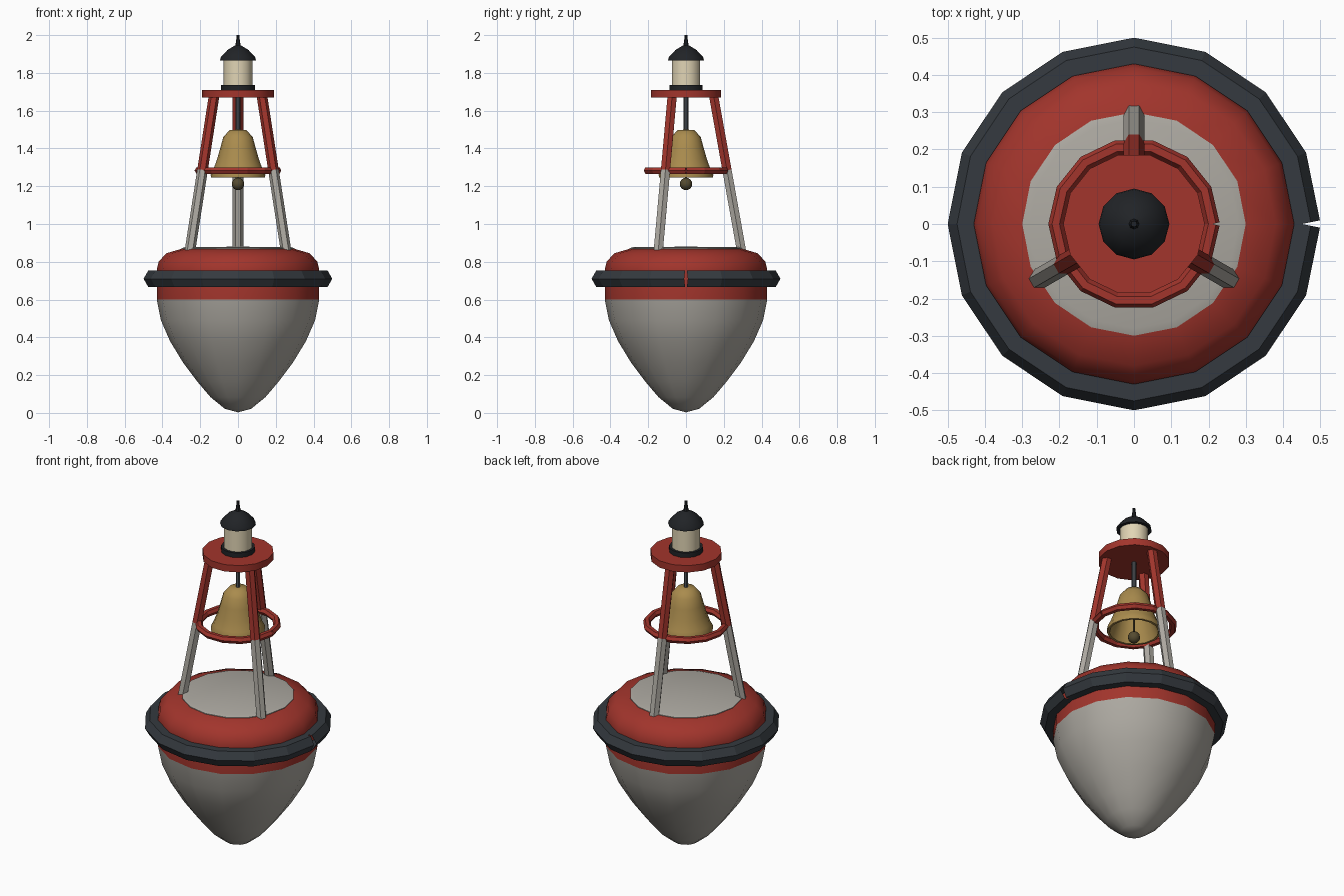
import bpy, bmesh
from math import pi, sin, cos, radians
from mathutils import Vector

if "Cube" in bpy.data.objects:
    bpy.data.objects.remove(bpy.data.objects["Cube"])


def material(name, rgb):
    m = bpy.data.materials.new(name)
    m.diffuse_color = (*rgb, 1)
    m.use_nodes = True
    m.node_tree.nodes["Principled BSDF"].inputs["Base Color"].default_value = m.diffuse_color
    return m


RED = material("red_paint", (0.36, 0.035, 0.025))
PALE = material("pale_grey_paint", (0.42, 0.40, 0.36))
RUBBER = material("dark_rubber", (0.035, 0.042, 0.05))
BLACK = material("black_metal", (0.015, 0.017, 0.02))
STEEL = material("dark_steel", (0.08, 0.09, 0.10))
BRASS = material("bell_brass", (0.40, 0.26, 0.075))
BRONZE = material("dark_bronze", (0.09, 0.07, 0.03))
GLASS = material("cream_lens", (0.75, 0.66, 0.46))


def finish(bm, name, mat, smooth):
    bmesh.ops.recalc_face_normals(bm, faces=bm.faces)
    me = bpy.data.meshes.new(name)
    bm.to_mesh(me)
    bm.free()
    me.materials.append(mat)
    ob = bpy.data.objects.new(name, me)
    bpy.context.collection.objects.link(ob)
    if smooth:
        bpy.ops.object.select_all(action='DESELECT')
        ob.select_set(True)
        bpy.context.view_layer.objects.active = ob
        bpy.ops.object.shade_smooth_by_angle(angle=radians(smooth))
    return ob


def bridge(bm, a, b):
    n = len(a)
    for i in range(n):
        j = (i + 1) % n
        vs = list(dict.fromkeys((a[i], a[j], b[j], b[i])))
        if len(vs) > 2:
            bm.faces.new(vs)


def lathe(name, profile, sides, mat, smooth=35):
    """Revolve (radius, height) points about the z axis."""
    bm = bmesh.new()
    rings = []
    for r, z in profile:
        if r == 0:
            rings.append([bm.verts.new((0, 0, z))] * sides)
        else:
            rings.append([bm.verts.new((r * cos(2 * pi * i / sides),
                                        r * sin(2 * pi * i / sides), z))
                          for i in range(sides)])
    for a, b in zip(rings, rings[1:]):
        bridge(bm, a, b)
    return finish(bm, name, mat, smooth)


def tube(name, path, side, radius, mat, cap=True, sides=6):
    """Hexagonal tube along a path; side(p) points to the first corner."""
    bm = bmesh.new()
    rings = []
    for k, p in enumerate(path):
        t = (path[min(k + 1, len(path) - 1)] - path[max(k - 1, 0)]).normalized()
        u = side(p)
        u = (u - t * u.dot(t)).normalized()
        v = t.cross(u)
        rings.append([bm.verts.new(p + radius * (u * cos(2 * pi * i / sides)
                                                 + v * sin(2 * pi * i / sides)))
                      for i in range(sides)])
    for a, b in zip(rings, rings[1:]):
        bridge(bm, a, b)
    if cap:
        bm.faces.new(rings[0])
        bm.faces.new(rings[-1])
    return finish(bm, name, mat, 0)


def hoop(name, r, z, depth, sides, mat):
    """Bent hoop whose open ends meet at +x."""
    path = [Vector((r * cos(2 * pi * i / sides), r * sin(2 * pi * i / sides), z))
            for i in range(sides + 1)]
    return tube(name, path, lambda p: Vector((p.x, p.y, 0)), depth, mat, cap=False)


# Float body
lathe("lower_hull", [(0, 0.003), (0.07, 0.022), (0.145, 0.083), (0.215, 0.165),
                     (0.29, 0.265), (0.36, 0.38), (0.408, 0.49), (0.43, 0.6)],
      16, PALE, 40)
lathe("upper_hull", [(0.43, 0.6), (0.43, 0.76), (0.42, 0.80), (0.38, 0.845),
                     (0.28, 0.874), (0, 0.874)], 16, RED, 40)
lathe("deck", [(0.30, 0.865), (0.30, 0.872), (0.28, 0.878), (0, 0.88)], 16, PALE, 40)
hoop("rubber_fender", 0.45, 0.71, 0.05, 16, RUBBER)

# Tripod: pale lower half, red upper half
for n in range(3):
    a = radians(90 + 120 * n)
    out = Vector((cos(a), sin(a), 0))
    across = Vector((-sin(a), cos(a), 0))
    pts = [out * r + Vector((0, 0, z))
           for r, z in ((0.295, 0.85), (0.217, 1.285), (0.146, 1.68))]
    tube(f"lower_leg_{n + 1}", pts[:2], lambda p: across, 0.028, PALE)
    tube(f"upper_leg_{n + 1}", pts[1:], lambda p: across, 0.028, RED)
hoop("brace_ring", 0.21, 1.283, 0.02, 14, RED)
lathe("top_plate", [(0, 1.67), (0.19, 1.67), (0.19, 1.71), (0, 1.71)], 14, RED)

# Bell with hanger and clapper
lathe("bell_hanger", [(0, 1.48), (0.012, 1.48), (0.012, 1.675), (0, 1.675)], 8, STEEL)
lathe("bell", [(0, 1.50), (0.045, 1.497), (0.078, 1.46), (0.093, 1.405),
               (0.11, 1.345), (0.13, 1.29), (0.145, 1.262), (0.143, 1.246),
               (0.13, 1.246), (0.115, 1.29), (0.095, 1.345), (0.078, 1.405),
               (0.06, 1.455), (0, 1.48)], 16, BRASS, 45)
lathe("clapper_rod", [(0, 1.2), (0.007, 1.2), (0.007, 1.48), (0, 1.48)], 6, BRONZE)
lathe("clapper_ball", [(0.033 * sin(pi * i / 8) if 0 < i < 8 else 0,
                        1.212 - 0.033 * cos(pi * i / 8)) for i in range(9)],
      12, BRONZE, 60)

# Lantern
lathe("lantern_base", [(0, 1.705), (0.09, 1.705), (0.09, 1.737), (0, 1.737)], 14, BLACK)
lathe("lantern_lens", [(0, 1.735), (0.076, 1.735), (0.076, 1.872), (0, 1.872)], 14, GLASS)
lathe("lantern_roof", [(0, 1.866), (0.095, 1.866), (0.092, 1.882), (0.055, 1.922),
                       (0.018, 1.944), (0, 1.946)], 12, BLACK)
lathe("lantern_spike", [(0, 1.935), (0.015, 1.935), (0.009, 1.98), (0.008, 2.0),
                        (0, 2.0)], 8, BLACK)
